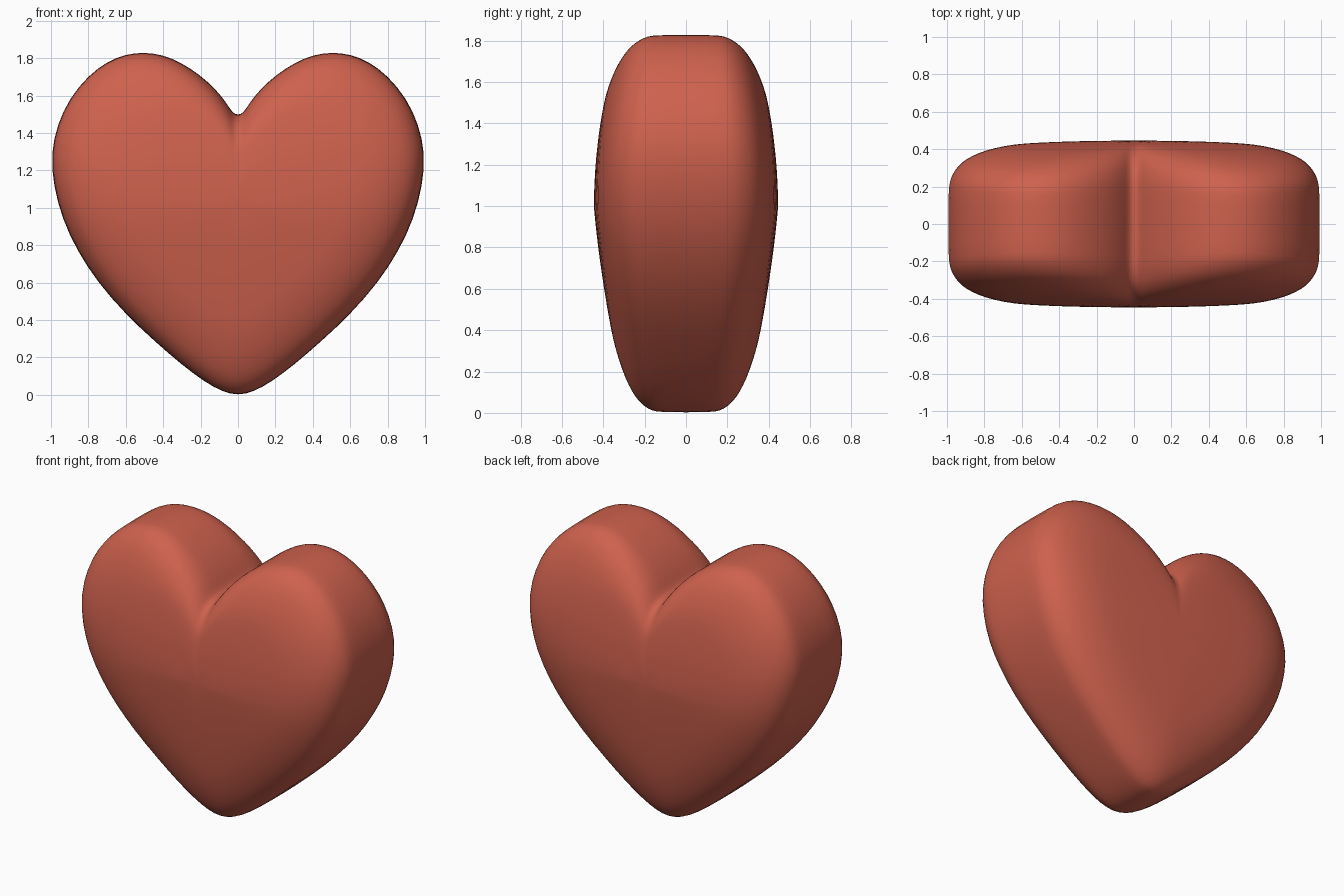
import bpy, bmesh

if "Cube" in bpy.data.objects:
    bpy.data.objects.remove(bpy.data.objects["Cube"])

# Half outline of the heart (x, z), from the notch round to the tip
half = [(0, 1.495), (0.03, 1.507), (0.06, 1.56), (0.12, 1.635), (0.2, 1.708), (0.3, 1.775),
        (0.4, 1.818), (0.5, 1.832), (0.6, 1.822), (0.7, 1.782), (0.8, 1.708), (0.9, 1.588),
        (0.965, 1.45), (1.002, 1.29), (0.987, 1.12), (0.94, 0.94), (0.86, 0.77), (0.75, 0.6),
        (0.6, 0.43), (0.45, 0.29), (0.3, 0.16), (0.18, 0.07), (0.08, 0.014), (0, -0.003)]
outline = half + [(-x, z) for x, z in half[-2:0:-1]]
CENTRE = 1.0

# Rings: outline scale and half thickness
rings = [(1, 0.17), (0.993, 0.235), (0.97, 0.285), (0.93, 0.335), (0.87, 0.37), (0.8, 0.398),
         (0.7, 0.421), (0.6, 0.433), (0.4, 0.441), (0.2, 0.445)]


def taper(z):
    # The body thins towards the tip and the lobes
    d = z - CENTRE
    return 1 - (0.32 * d * d if d > 0 else 0.3 * (-d) ** 1.2)


bm = bmesh.new()


def add_ring(scale, thick, side):
    ring = []
    for x, z in outline:
        zz = CENTRE + (z - CENTRE) * scale
        ring.append(bm.verts.new((x * scale, side * thick * taper(zz), zz)))
    return ring


# Front to back: front pole, rings shrinking outward, mirrored to the back
loops = [add_ring(s, t, -1) for s, t in reversed(rings)]
loops += [add_ring(s, t, 1) for s, t in rings]
n = len(outline)
for a, b in zip(loops, loops[1:]):
    for i in range(n):
        j = (i + 1) % n
        bm.faces.new((a[i], a[j], b[j], b[i]))
for loop, y in ((loops[0], -0.446), (loops[-1], 0.446)):
    pole = bm.verts.new((0, y, CENTRE))
    for i in range(n):
        bm.faces.new((loop[i], loop[(i + 1) % n], pole))
bmesh.ops.recalc_face_normals(bm, faces=bm.faces)
for f in bm.faces:
    f.smooth = True

mesh = bpy.data.meshes.new("heart")
bm.to_mesh(mesh)
bm.free()
heart = bpy.data.objects.new("heart", mesh)
bpy.context.collection.objects.link(heart)

# Soft rounding
sub = heart.modifiers.new("soften", 'SUBSURF')
sub.levels = sub.render_levels = 1

# Warm red
red = bpy.data.materials.new("warm red")
red.diffuse_color = (0.62, 0.12, 0.075, 1)
red.use_nodes = True
red.node_tree.nodes["Principled BSDF"].inputs["Base Color"].default_value = red.diffuse_color
mesh.materials.append(red)
